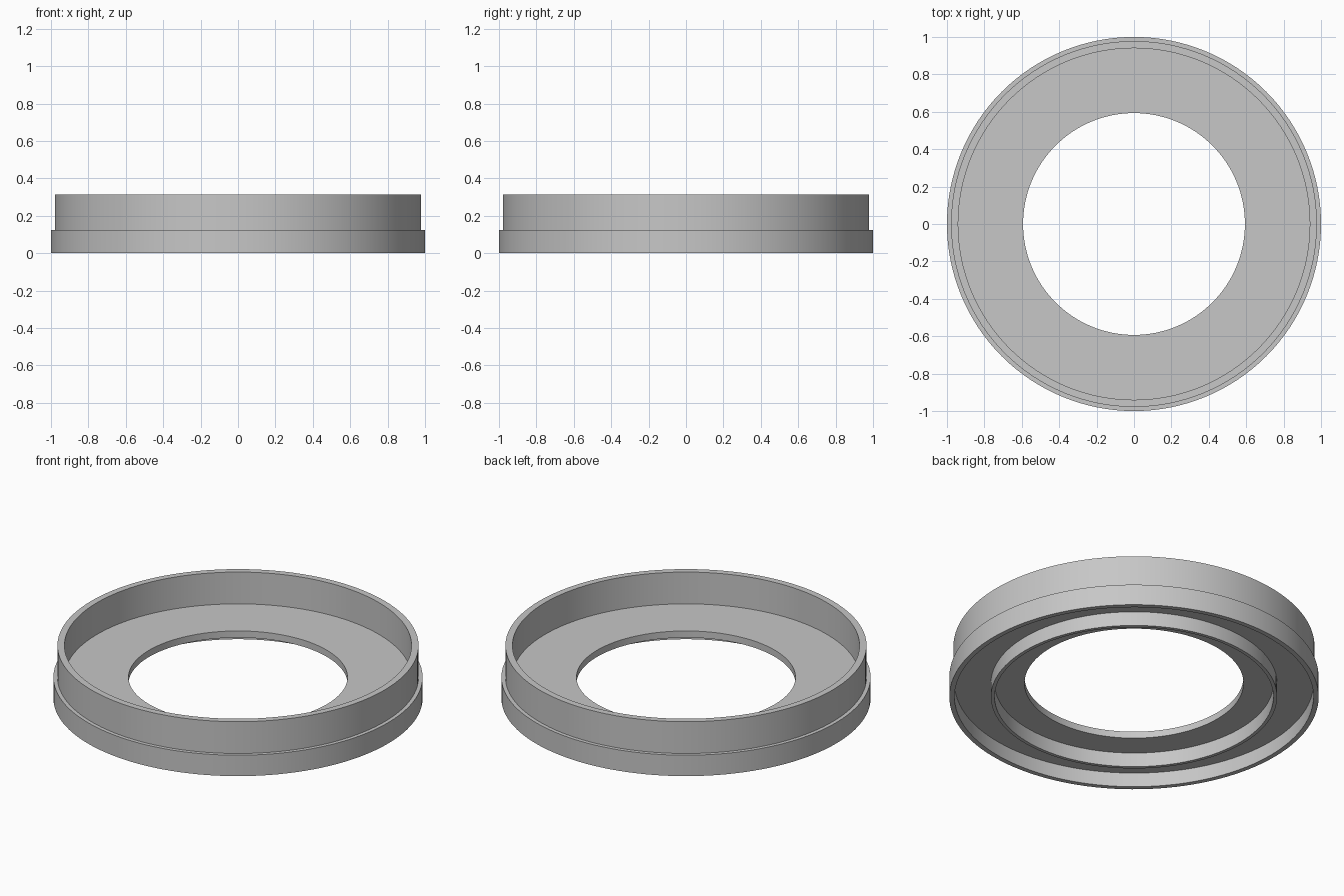
import bpy
import bmesh
import math

SEGMENTS = 128

cube = bpy.data.objects.get("Cube")
if cube:
    bpy.data.objects.remove(cube, do_unlink=True)

# Plain grey material
grey = bpy.data.materials.new("plain_grey")
grey.use_nodes = True
colour = (0.57, 0.57, 0.57, 1)
grey.diffuse_color = colour
grey.node_tree.nodes["Principled BSDF"].inputs["Base Color"].default_value = colour


def lathe(name, profile, material):
    """Spin a closed (radius, height) profile around the z axis."""
    bm = bmesh.new()
    verts = [bm.verts.new((r, 0, z)) for r, z in profile]
    edges = [bm.edges.new((v, verts[i - 1])) for i, v in enumerate(verts)]
    bmesh.ops.spin(bm, geom=verts + edges, cent=(0, 0, 0), axis=(0, 0, 1),
                   angle=math.tau, steps=SEGMENTS, use_duplicate=False)
    bmesh.ops.remove_doubles(bm, verts=bm.verts, dist=0.0005)
    bmesh.ops.recalc_face_normals(bm, faces=bm.faces)
    mesh = bpy.data.meshes.new(name)
    bm.to_mesh(mesh)
    bm.free()
    mesh.materials.append(material)
    obj = bpy.data.objects.new(name, mesh)
    bpy.context.collection.objects.link(obj)
    bpy.ops.object.select_all(action="DESELECT")
    obj.select_set(True)
    bpy.context.view_layer.objects.active = obj
    bpy.ops.object.shade_smooth_by_angle(angle=math.radians(30))
    return obj


hole, wall_in, wall_out, rim = 0.593, 0.94, 0.978, 1.0
skirt_in, rib_in, rib_out = 0.972, 0.755, 0.775
under, floor, top = 0.085, 0.125, 0.315

# Open ring: floor plate, upright wall, lower skirt and a thin rib underneath
lathe("stepped_ring", [
    (hole, under), (hole, floor),
    (wall_in, floor), (wall_in, top), (wall_out, top), (wall_out, floor),
    (rim, floor), (rim, 0), (skirt_in, 0), (skirt_in, under),
    (rib_out, under), (rib_out, 0), (rib_in, 0), (rib_in, under),
], grey)
